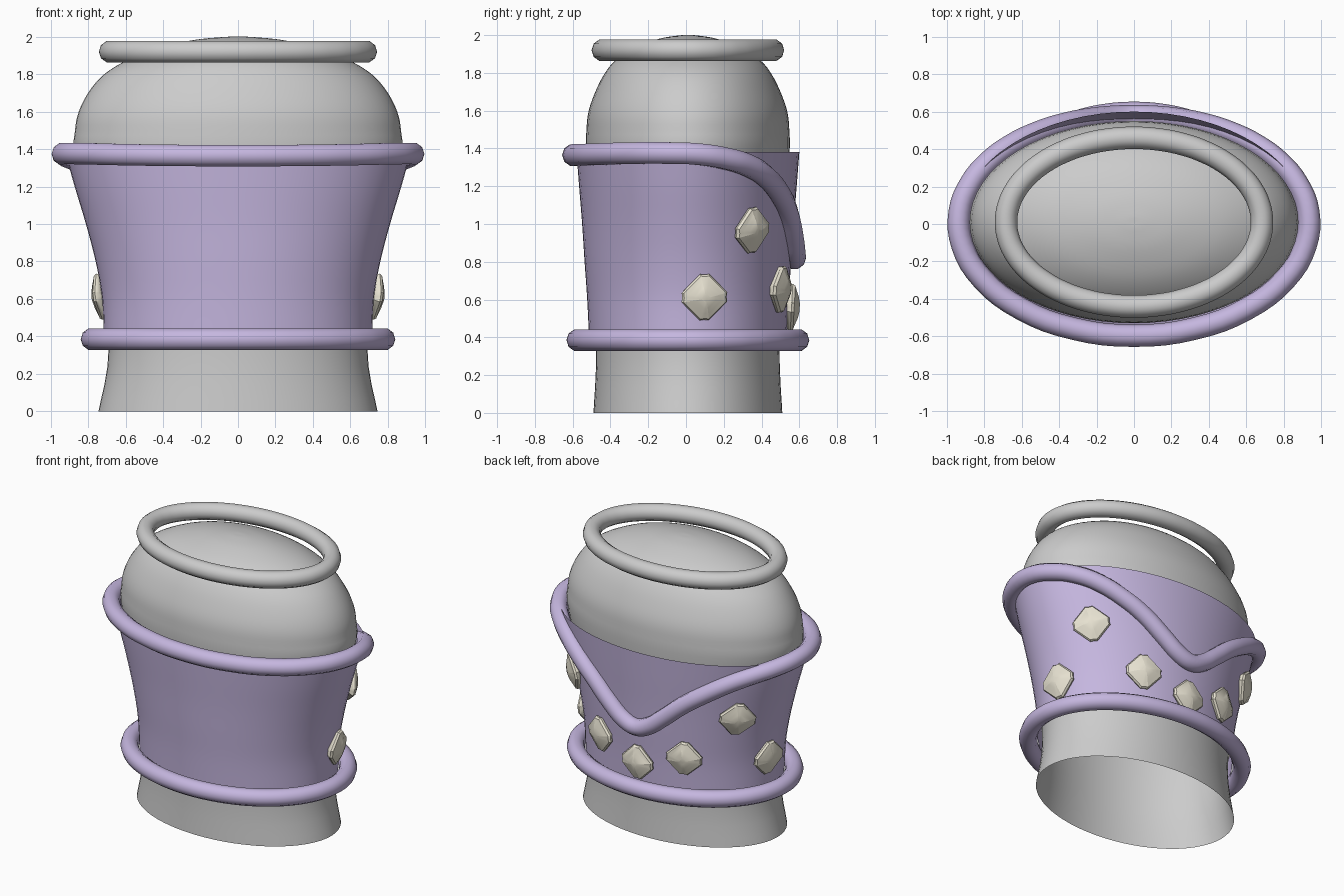
import bpy, bmesh, math
from mathutils import Vector, Matrix

if "Cube" in bpy.data.objects:
    bpy.data.objects.remove(bpy.data.objects["Cube"])

YC = 0.01   # centre of the ellipses in y
SEG = 64


def material(name, rgb):
    m = bpy.data.materials.new(name)
    m.diffuse_color = (*rgb, 1)
    m.use_nodes = True
    m.node_tree.nodes["Principled BSDF"].inputs["Base Color"].default_value = m.diffuse_color
    return m


purple = material("purple", (0.56, 0.47, 0.74))
cream = material("cream", (0.80, 0.76, 0.64))


def spline(rows, steps):
    """Catmull-Rom through rows of numbers."""
    pts = [Vector(r) for r in rows]
    out = []
    for i in range(len(pts) - 1):
        p0, p1, p2 = pts[max(i - 1, 0)], pts[i], pts[i + 1]
        p3 = pts[min(i + 2, len(pts) - 1)]
        for k in range(steps):
            t = k / steps
            out.append(0.5 * (2 * p1 + (p2 - p0) * t + (2 * p0 - 5 * p1 + 4 * p2 - p3) * t ** 2
                              + (3 * p1 - p0 - 3 * p2 + p3) * t ** 3))
    return out + [pts[-1]]


def add_mesh(name, bm, mat=None, angle=40):
    me = bpy.data.meshes.new(name)
    bm.to_mesh(me)
    bm.free()
    ob = bpy.data.objects.new(name, me)
    bpy.context.collection.objects.link(ob)
    if mat:
        me.materials.append(mat)
    bpy.ops.object.select_all(action='DESELECT')
    ob.select_set(True)
    bpy.context.view_layer.objects.active = ob
    bpy.ops.object.shade_smooth_by_angle(angle=math.radians(angle))
    return ob


def bridge(bm, rings):
    for lo, hi in zip(rings, rings[1:]):
        n = len(lo)
        for i in range(n):
            j = (i + 1) % n
            bm.faces.new((lo[i], lo[j], hi[j], hi[i]))


def loft(name, rows, mat=None, cap=False):
    """Elliptical shell through rows of (z, x radius, y radius)."""
    bm = bmesh.new()
    rings = [[bm.verts.new((a * math.cos(2 * math.pi * i / SEG),
                            YC + b * math.sin(2 * math.pi * i / SEG), z)) for i in range(SEG)]
             for z, a, b in spline(rows, 4)]
    bridge(bm, rings)
    if cap:
        bm.faces.new(rings[-1])
    return add_mesh(name, bm, mat)


def tube(name, points, mat=None, radius=0.06):
    cu = bpy.data.curves.new(name, 'CURVE')
    cu.dimensions = '3D'
    cu.twist_mode = 'Z_UP'
    cu.bevel_depth, cu.bevel_resolution, cu.resolution_u = radius, 3, 4
    sp = cu.splines.new('BEZIER')
    sp.bezier_points.add(len(points) - 1)
    for bp, p in zip(sp.bezier_points, points):
        bp.co = p
        bp.handle_left_type = bp.handle_right_type = 'AUTO'
    sp.use_cyclic_u = True
    ob = bpy.data.objects.new(name, cu)
    bpy.context.collection.objects.link(ob)
    if mat:
        cu.materials.append(mat)
    bpy.ops.object.select_all(action='DESELECT')
    ob.select_set(True)
    bpy.context.view_layer.objects.active = ob
    bpy.ops.object.convert(target='MESH')


def ellipse(a, b, z, n=32):
    return [(a * math.cos(2 * math.pi * i / n), YC + b * math.sin(2 * math.pi * i / n), z)
            for i in range(n)]


# Pale inner body, open below and domed on top
loft("inner_body", [(0, .745, .5), (.35, .69, .485), (.9, .75, .505), (1.35, .868, .537),
                    (1.5, .87, .537), (1.6, .85, .525), (1.7, .80, .49), (1.79, .725, .445),
                    (1.86, .62, .39), (1.93, .46, .29), (1.98, .25, .155), (1.998, .08, .05),
                    (2.0, .005, .003)], cap=True)
tube("top_ring", ellipse(.683, .45, 1.92))

# Flared sleeve
sleeve_rows = [(.385, .715, .523), (.6, .725, .533), (.8, .76, .547), (1.0, .812, .56),
               (1.2, .872, .576), (1.38, .922, .59)]
loft("sleeve", sleeve_rows, purple)
sleeve_fine = spline(sleeve_rows, 8)


def sleeve_radii(z):
    for p, q in zip(sleeve_fine, sleeve_fine[1:]):
        if z <= q[0]:
            r = p.lerp(q, (z - p[0]) / (q[0] - p[0]))
            return r[1], r[2]
    return sleeve_fine[-1][1:]


# Sleeve trims: flat lower ring, upper ring dipping to a V at the back
tube("lower_trim", ellipse(.78, .583, .385), purple)
side = [(-90, 1.365), (-70, 1.366), (-50, 1.37), (-30, 1.375), (-12, 1.376), (5, 1.37),
        (20, 1.345), (32, 1.31), (43, 1.255), (55, 1.16), (65, 1.06), (75, .935), (83, .85), (90, .82)]
loop = side + [(180 - t, z) for t, z in side[-2:0:-1]]
path = []
for t, z in loop:
    a, b = sleeve_radii(z)
    t = math.radians(t)
    path.append(((a + .015) * math.cos(t), YC + (b + .017) * math.sin(t), z))
tube("upper_trim", path, purple)

# Notched cushion studs on the sides and back
notched = [(.105, -.07), (.105, .07), (.085, .085), (.07, .105)]
outline = [Matrix.Rotation(k * math.pi / 2 + math.pi / 4, 2) @ Vector(p)
           for k in range(4) for p in notched]


def stud(name, deg, z):
    a, b = sleeve_radii(z)
    t = math.radians(deg)
    pos = Vector((a * math.cos(t), YC + b * math.sin(t), z))
    normal = Vector((math.cos(t) / a, math.sin(t) / b, 0)).normalized()
    a2, b2 = sleeve_radii(z + .05)
    up = Vector(((a2 - a) * math.cos(t), (b2 - b) * math.sin(t), .05)).normalized()
    right = up.cross(normal).normalized()
    normal = right.cross(up)
    bm = bmesh.new()
    rings = [[bm.verts.new(pos + right * p.x * s + up * p.y * s + normal * h) for p in outline]
             for h, s in [(-.012, .8), (.005, .97), (.018, 1), (.032, .93), (.042, .7),
                          (.054, .45), (.061, .18)]]
    bridge(bm, rings)
    bm.faces.new(rings[-1])
    bm.faces.new(rings[0][::-1])
    add_mesh(name, bm, cream, 35)


stud("stud_back", 90, .56)
for label, deg, z in [("side", 9, .615), ("high", 36, .97), ("rear", 63, .655)]:
    stud("stud_" + label + "_right", deg, z)
    stud("stud_" + label + "_left", 180 - deg, z)
